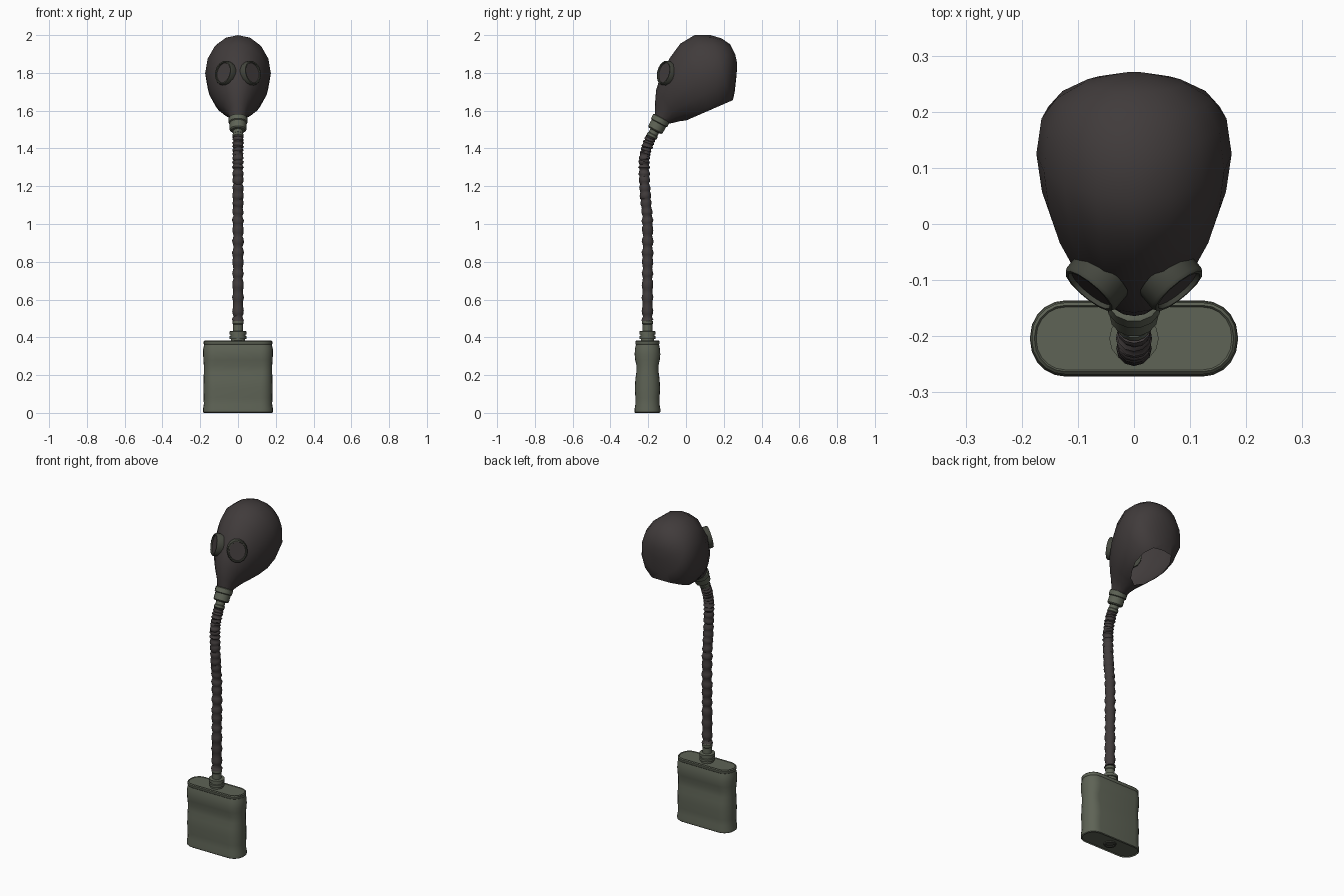
import bpy, bmesh, math, random
from mathutils import Vector

random.seed(4)
if "Cube" in bpy.data.objects:
    bpy.data.objects.remove(bpy.data.objects["Cube"])


def material(name, rgb):
    m = bpy.data.materials.new(name)
    m.use_nodes = True
    m.diffuse_color = (*rgb, 1)
    m.node_tree.nodes["Principled BSDF"].inputs["Base Color"].default_value = (*rgb, 1)
    return m


RUBBER = material("dark rubber", (0.052, 0.044, 0.044))
GREEN = material("olive metal", (0.112, 0.125, 0.092))
RIM = material("dark olive rim", (0.06, 0.064, 0.05))


def loft(name, rings, mat, cap_start=True, cap_end=True, angle=35, cut=None):
    """Skin a list of equal-length point rings into one object."""
    bm = bmesh.new()
    loops = [[bm.verts.new(p) for p in ring] for ring in rings]
    n = len(loops[0])
    for a, b in zip(loops, loops[1:]):
        for i in range(n):
            j = (i + 1) % n
            bm.faces.new((a[i], a[j], b[j], b[i]))
    if cap_start:
        bm.faces.new(loops[0][::-1])
    if cap_end:
        bm.faces.new(loops[-1])
    bmesh.ops.recalc_face_normals(bm, faces=bm.faces)
    if cut:
        bmesh.ops.bisect_plane(bm, geom=bm.verts[:] + bm.edges[:] + bm.faces[:],
                               plane_co=cut[0], plane_no=cut[1], clear_outer=True)
    mesh = bpy.data.meshes.new(name)
    bm.to_mesh(mesh)
    bm.free()
    mesh.materials.append(mat)
    ob = bpy.data.objects.new(name, mesh)
    bpy.context.collection.objects.link(ob)
    bpy.ops.object.select_all(action='DESELECT')
    ob.select_set(True)
    bpy.context.view_layer.objects.active = ob
    bpy.ops.object.shade_smooth_by_angle(angle=math.radians(angle))
    return ob


def ellipse(centre, u, v, n):
    return [centre + u * math.cos(2 * math.pi * i / n) + v * math.sin(2 * math.pi * i / n)
            for i in range(n)]


def turned(name, start, axis, profile, mat, n=14):
    """Lathe a (distance, radius) profile along an axis lying in the YZ plane."""
    axis = Vector(axis).normalized()
    u = Vector((1, 0, 0))
    v = axis.cross(u)
    return loft(name, [ellipse(Vector(start) + axis * d, u * r, v * r, n)
                       for d, r in profile], mat)


# Mask: elliptical sections from the snout to the crown
# (upper y, upper z, lower y, lower z, half width)
sections = [
    (-.164, 1.57, -.10, 1.53, .042),
    (-.164, 1.64, -.07, 1.535, .052),
    (-.158, 1.71, -.03, 1.545, .078),
    (-.133, 1.79, .02, 1.55, .112),
    (-.085, 1.88, .08, 1.552, .143),
    (-.03, 1.955, .145, 1.562, .164),
    (.045, 2.0, .205, 1.595, .174),
    (.13, 2.0, .245, 1.64, .165),
    (.19, 1.982, .258, 1.70, .138),
    (.235, 1.95, .268, 1.79, .09),
    (.26, 1.90, .271, 1.85, .03),
]
rings = []
for y1, z1, y2, z2, w in sections:
    top, low = Vector((0, y1, z1)), Vector((0, y2, z2))
    rings.append(ellipse((top + low) / 2, Vector((w, 0, 0)), (top - low) / 2, 16))
loft("mask", rings, RUBBER, cap_start=False, angle=60,
     cut=((0, .235, 1.65), (0, .40, -.92)))

# Eyepieces: oval rims with recessed lenses
for side, label in ((1, "left"), (-1, "right")):
    normal = Vector((side * .62, -.75, .22)).normalized()
    u = Vector((0, 0, 1)).cross(normal).normalized()
    v = normal.cross(u)
    centre = Vector((side * .074, -.112, 1.80))
    rim = [(-.03, 1.0), (.004, 1.0), (.01, .94), (.01, .84), (.0, .8)]
    loft(label + "_eye_rim",
         [ellipse(centre + normal * d, u * .057 * s, v * .066 * s, 14) for d, s in rim],
         RIM, cap_end=False)
    loft(label + "_lens",
         [ellipse(centre + normal * d, u * .047, v * .054, 14) for d in (-.004, .002)],
         RUBBER)

# Snout coupling, tilted forward
turned("snout_coupling", (0, -.128, 1.563), (0, -.47, -.88),
       [(0, .043), (.004, .05), (.03, .05), (.034, .044), (.072, .044),
        (.078, .038), (.08, .026), (.098, .026), (.102, .03), (.115, .03), (.12, .024),
        (.14, .024)], GREEN)

# Wrinkled breathing hose along a smooth path
path = [(-.185, 1.46), (-.205, 1.41), (-.219, 1.35), (-.221, 1.27), (-.215, 1.15),
        (-.204, 1.02), (-.203, .85), (-.204, .68), (-.204, .49)]


def hose_point(t):
    s = t * (len(path) - 1)
    i = min(int(s), len(path) - 2)
    f = s - i
    p = [Vector((0, *path[max(0, min(k, len(path) - 1))])) for k in range(i - 1, i + 3)]
    return (p[1] * 2 + (p[2] - p[0]) * f + (p[0] * 2 - p[1] * 5 + p[2] * 4 - p[3]) * f * f
            + (p[1] * 3 - p[0] - p[2] * 3 + p[3]) * f ** 3) / 2


rings = []
count = 96
for k in range(count + 1):
    t = k / count
    c = hose_point(t)
    axis = (hose_point(min(1, t + .01)) - hose_point(max(0, t - .01))).normalized()
    phase = random.uniform(0, 2 * math.pi)
    tilt = random.uniform(.001, .005)
    radius = (.031, .028, .0245, .028)[k % 4] + random.uniform(-.0015, .0015)
    u = Vector((1, 0, 0))
    v = axis.cross(u)
    ring = ellipse(c, u * radius, v * radius, 12)
    rings.append([p + axis * tilt * math.cos(2 * math.pi * i / 12 + phase)
                  for i, p in enumerate(ring)])
loft("hose", rings, RUBBER, angle=50)

# Canister neck and threaded collar
turned("canister_collar", (0, -.204, .37), (0, 0, 1),
       [(0, .036), (.02, .036), (.022, .044), (.036, .044), (.038, .039), (.044, .039),
        (.046, .044), (.062, .044), (.064, .026), (.098, .026), (.102, .029),
        (.116, .029), (.122, .023), (.14, .023)], GREEN)


# Canister: rounded box outline stacked with dents and bulges
def rounded(z, hx, hy, corner, steps=5):
    pts = []
    for q, (sx, sy) in enumerate(((1, 1), (-1, 1), (-1, -1), (1, -1))):
        for i in range(steps + 1):
            a = math.pi / 2 * (q + i / steps)
            pts.append(Vector((sx * (hx - corner) + corner * math.cos(a),
                               -.204 + sy * (hy - corner) + corner * math.sin(a), z)))
    return pts


# (height, half width, half depth)
body = [(.006, .176, .06), (0, .18, .064), (.004, .185, .068), (.022, .185, .068),
        (.045, .181, .064), (.08, .182, .064), (.13, .183, .067), (.18, .182, .064),
        (.215, .181, .059), (.25, .181, .058), (.28, .183, .065), (.31, .185, .068),
        (.34, .184, .066), (.362, .179, .061), (.366, .182, .064), (.378, .182, .064),
        (.383, .177, .059), (.379, .174, .056)]
loft("canister", [rounded(z, hx, hy, hy * .93) for z, hx, hy in body], GREEN, angle=40)

# Plug in the canister base
turned("base_plug", (0, -.204, 0), (0, 0, 1),
       [(.004, .02), (0, .024), (0, .034), (.01, .036)], RIM)
